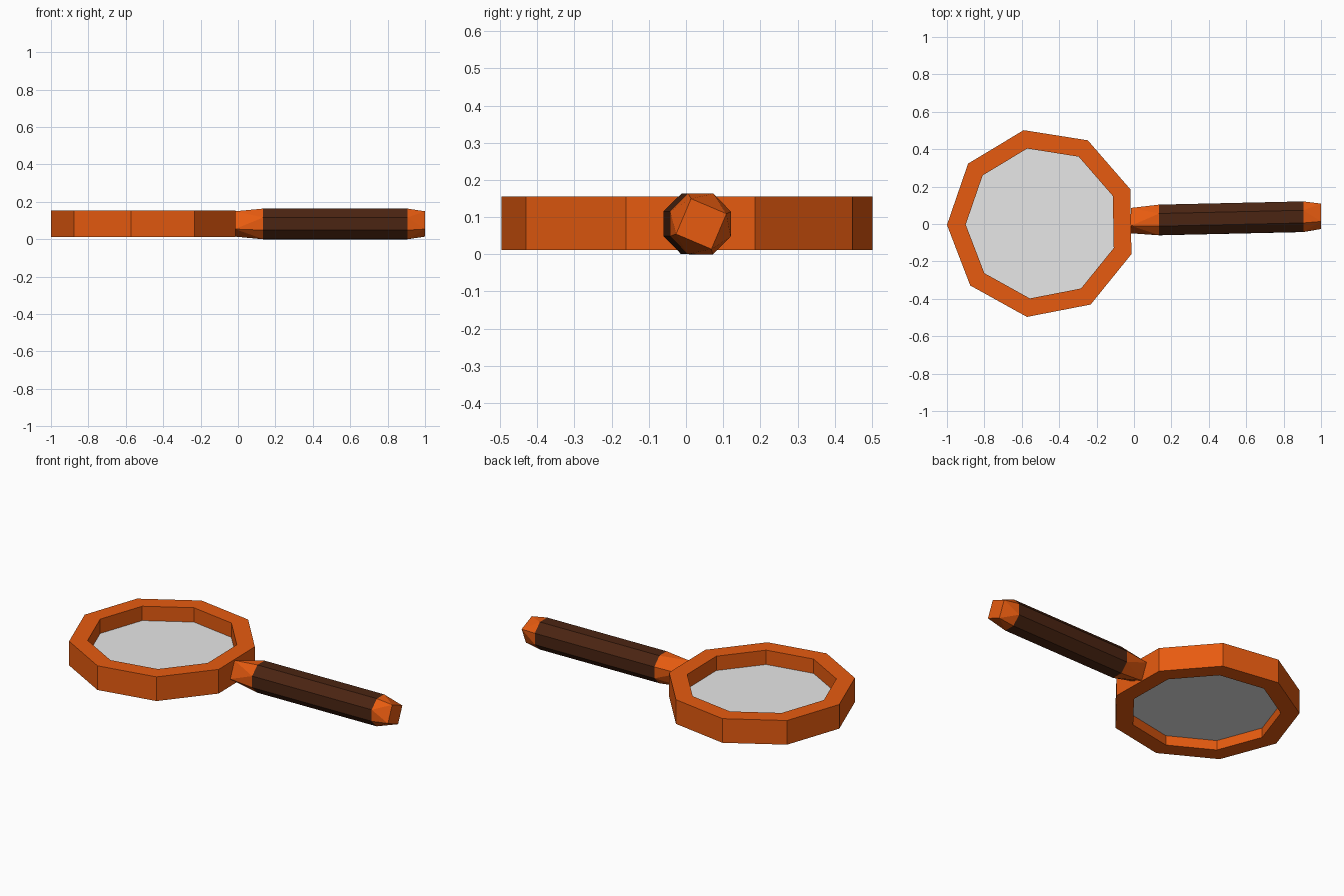
import bpy, math

if "Cube" in bpy.data.objects:
    bpy.data.objects.remove(bpy.data.objects["Cube"])

def material(name, rgb):
    m = bpy.data.materials.new(name)
    m.diffuse_color = (*rgb, 1)
    m.use_nodes = True
    m.node_tree.nodes["Principled BSDF"].inputs["Base Color"].default_value = m.diffuse_color
    return m

ORANGE = material("orange", (0.8, 0.105, 0.005))
BROWN = material("dark_brown", (0.07, 0.018, 0.006))
GLASS = material("pale_glass", (0.8, 0.8, 0.8))

def make(name, verts, faces, mat):
    me = bpy.data.meshes.new(name)
    me.from_pydata(verts, [], faces)
    me.materials.append(mat)
    me.validate()
    ob = bpy.data.objects.new(name, me)
    bpy.context.collection.objects.link(ob)
    return ob

# Nine-sided loop in the plane of the lens
def nonagon(r, z):
    return [(-0.493 + r * math.cos(math.radians(21 + 40 * k)),
             0.004 + r * math.sin(math.radians(21 + 40 * k)), z) for k in range(9)]

# Loop around the slightly skewed handle axis
def section(x, r, n):
    y, z = 0.0185 + 0.0225 * x, 0.0818
    a = [math.radians(22 + 360 * k / n) for k in range(n)]
    return [(x, y + r * math.cos(t), z + r * math.sin(t)) for t in a]

# Lens frame: outer wall, top, inner wall, bottom
N, LOW, HIGH = 9, 0.012, 0.155
loops = [(0.507, LOW), (0.507, HIGH), (0.407, HIGH), (0.407, LOW)]
verts = [v for r, z in loops for v in nonagon(r, z)]
faces = [(i * N + k, i * N + (k + 1) % N,
          (i + 1) % 4 * N + (k + 1) % N, (i + 1) % 4 * N + k)
         for i in range(4) for k in range(N)]
make("lens_frame", verts, faces, ORANGE)

# Lens: thin sheet inside the frame
make("lens", nonagon(0.407, 0.07), [tuple(range(N))], GLASS)

# Handle grip: octagonal bar
R, X0, X1 = 0.0885, 0.135, 0.905
verts = section(X0, R, 8) + section(X1, R, 8)
faces = [(k, (k + 1) % 8, 8 + (k + 1) % 8, 8 + k) for k in range(8)]
faces += [tuple(range(7, -1, -1)), tuple(range(8, 16))]
make("grip", verts, faces, BROWN)

# End pieces: octagon blending to a square with triangles
def end_piece(name, x_oct, x_sq):
    verts = section(x_oct, R, 8) + section(x_sq, 0.073, 4)
    faces = [(8, 9, 10, 11), tuple(range(7, -1, -1))]
    for k in range(4):
        a, b, c = 2 * k, 2 * k + 1, (2 * k + 2) % 8
        s, t = 8 + k, 8 + (k + 1) % 4
        faces += [(a, b, s), (s, b, t), (b, c, t)]
    if x_sq < x_oct:
        faces = [f[::-1] for f in faces]
    make(name, verts, faces, ORANGE)

end_piece("handle_collar", X0, -0.016)
end_piece("handle_end_cap", X1, 1.0)
